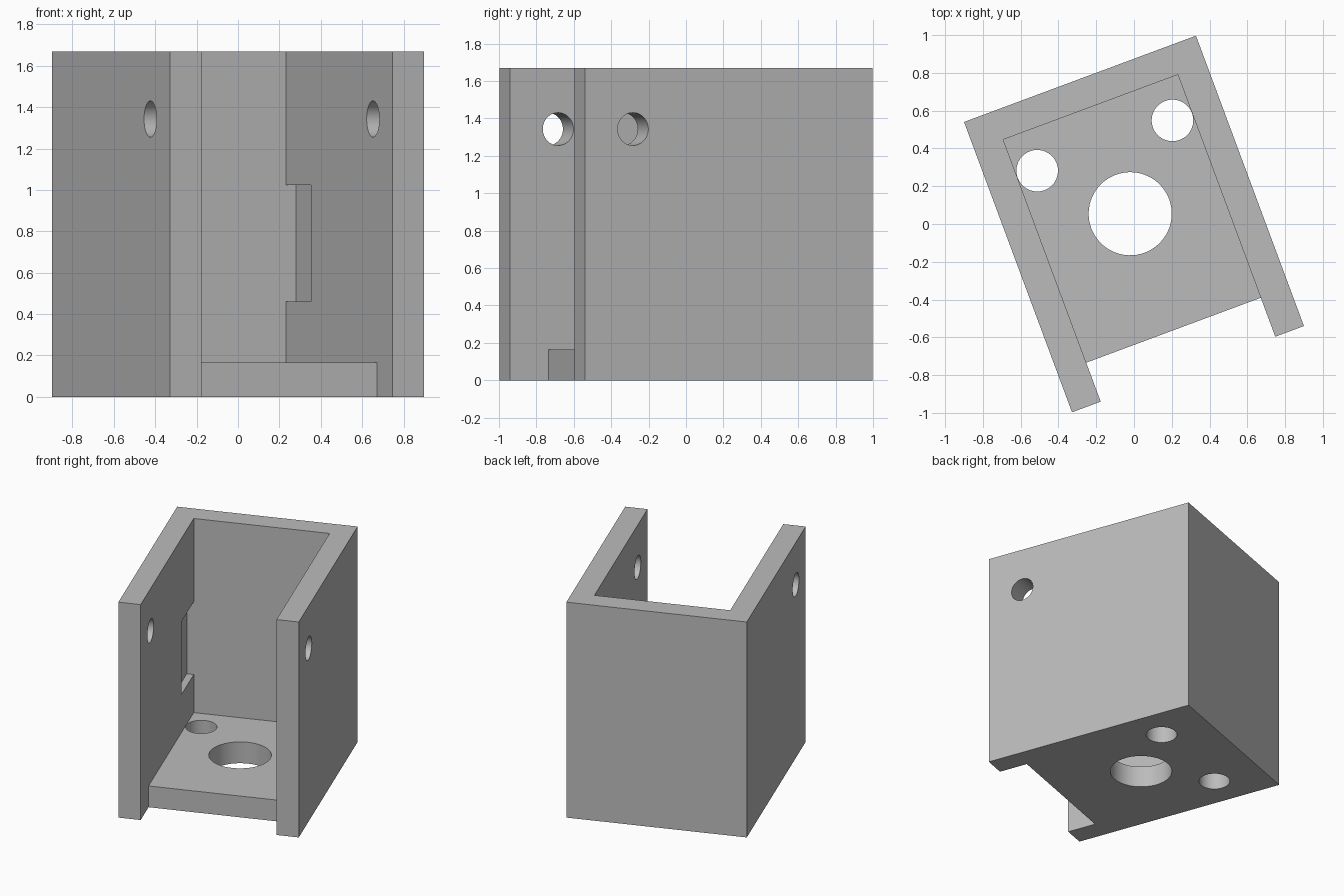
import bpy
from math import radians, pi
from mathutils import Matrix

cube = bpy.data.objects.get("Cube")
if cube:
    bpy.data.objects.remove(cube, do_unlink=True)

# Main dimensions in the bracket's own axes
HALF_W, HALF_D, HEIGHT = 0.655, 0.82, 1.67
INNER_W, BACK_INNER = 0.493, 0.66
FLOOR_TOP, FLOOR_FRONT = 0.165, -0.6

grey = bpy.data.materials.new("plain grey")
grey.use_nodes = True
colour = (0.5, 0.5, 0.5, 1)
grey.diffuse_color = colour
grey.node_tree.nodes["Principled BSDF"].inputs["Base Color"].default_value = colour


def box(name, low, high):
    centre = [(a + b) / 2 for a, b in zip(low, high)]
    size = [b - a for a, b in zip(low, high)]
    bpy.ops.mesh.primitive_cube_add(size=1)
    ob = bpy.context.object
    ob.name = name
    ob.data.transform(Matrix.Translation(centre) @ Matrix.Diagonal((*size, 1)))
    return ob


def drill(name, centre, radius, depth, along_x=False):
    bpy.ops.mesh.primitive_cylinder_add(vertices=64, radius=radius, depth=depth)
    ob = bpy.context.object
    ob.name = name
    turn = Matrix.Rotation(pi / 2 if along_x else 0, 4, "Y")
    ob.data.transform(Matrix.Translation(centre) @ turn)
    return ob


# Outer block
bracket = box("bracket_body", (-HALF_W, -HALF_D, 0), (HALF_W, HALF_D, HEIGHT))
bracket.data.materials.append(grey)

# Interior bay and the gap in front of the floor
cutters = [
    box("bay_cutter", (-INNER_W, -1, FLOOR_TOP), (INNER_W, BACK_INNER, 2)),
    box("front_gap_cutter", (-INNER_W, -1, -0.2), (INNER_W, FLOOR_FRONT, 2)),
    drill("floor_centre_hole_cutter", (0, 0.058, 0), 0.22, 1),
    # Bolt hole through both side walls
    drill("wall_hole_cutter", (0, -0.546, 1.343), 0.0875, 2, along_x=True),
]

# Paired floor holes and shallow pockets at the back of each side wall
for side, label in ((1, "left"), (-1, "right")):
    cutters.append(drill(label + "_floor_hole_cutter", (side * 0.382, 0.443, 0), 0.11, 1))
    xs = sorted((side * 0.4, side * (INNER_W + 0.051)))
    cutters.append(box(label + "_pocket_cutter", (xs[0], 0.315, 0.46), (xs[1], BACK_INNER, 1.025)))

# Apply the cuts one by one, then discard the cutters
for cutter in cutters:
    cutter.hide_render = True
    mod = bracket.modifiers.new(cutter.name, "BOOLEAN")
    mod.operation = "DIFFERENCE"
    mod.solver = "EXACT"
    mod.object = cutter
    bpy.context.view_layer.objects.active = bracket
    bpy.ops.object.modifier_apply(modifier=mod.name)
    bpy.data.objects.remove(cutter, do_unlink=True)

# Turn the bracket to its resting angle and smooth the hole walls
bracket.data.transform(Matrix.Rotation(radians(20.4), 4, "Z"))
bpy.ops.object.select_all(action="DESELECT")
bracket.select_set(True)
bpy.context.view_layer.objects.active = bracket
bpy.ops.object.shade_smooth_by_angle(angle=radians(30))
